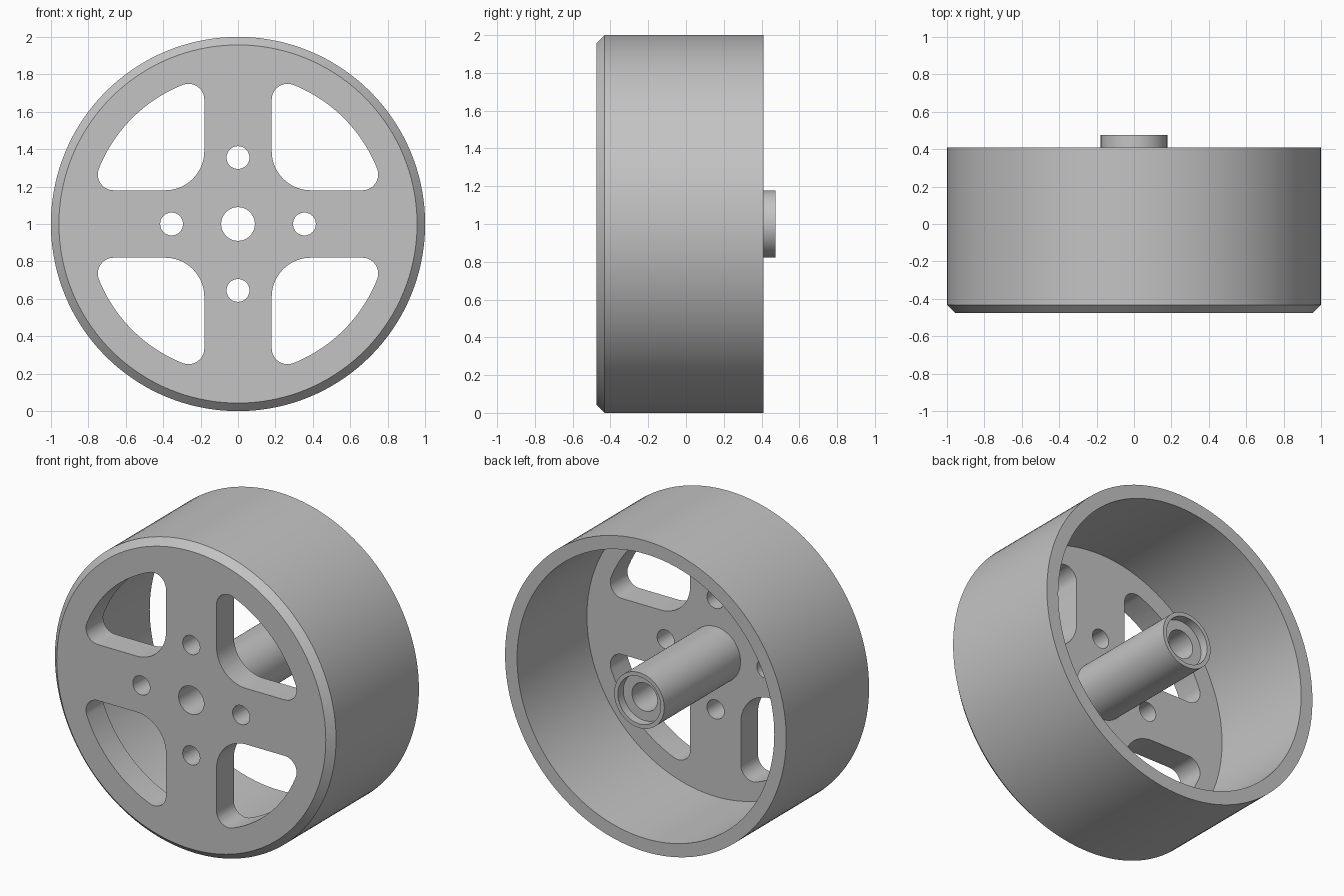
import bpy
import bmesh
from math import sin, cos, pi, atan2, sqrt, radians

if "Cube" in bpy.data.objects:
    bpy.data.objects.remove(bpy.data.objects["Cube"], do_unlink=True)

SEGMENTS = 144
FRONT, DISC_BACK, RIM_BACK, HUB_BACK = -0.475, -0.30, 0.41, 0.475
BORE, HUB_R, RIM_IN, RIM_OUT = 0.09, 0.178, 0.915, 1.0

grey = bpy.data.materials.new("plain grey")
grey.use_nodes = True
colour = (0.55, 0.55, 0.55, 1)
grey.diffuse_color = colour
grey.node_tree.nodes["Principled BSDF"].inputs["Base Color"].default_value = colour


def finish(name, bm):
    bmesh.ops.recalc_face_normals(bm, faces=bm.faces)
    mesh = bpy.data.meshes.new(name)
    bm.to_mesh(mesh)
    bm.free()
    mesh.materials.append(grey)
    obj = bpy.data.objects.new(name, mesh)
    bpy.context.collection.objects.link(obj)
    obj.location.z = 1
    return obj


def select(obj):
    bpy.ops.object.select_all(action='DESELECT')
    obj.select_set(True)
    bpy.context.view_layer.objects.active = obj


def lathe(name, profile):
    """Turn a closed (radius, y) profile around the axle."""
    bm = bmesh.new()
    rings = []
    for i in range(SEGMENTS):
        a = 2 * pi * i / SEGMENTS
        rings.append([bm.verts.new((r * cos(a), y, r * sin(a))) for r, y in profile])
    n = len(profile)
    for i in range(SEGMENTS):
        p, q = rings[i], rings[(i + 1) % SEGMENTS]
        for j in range(n):
            k = (j + 1) % n
            bm.faces.new((p[j], p[k], q[k], q[j]))
    return finish(name, bm)


def arc(cx, cz, r, start, end, steps):
    angles = [start + (end - start) * i / steps for i in range(steps + 1)]
    return [(cx + r * cos(a), cz + r * sin(a)) for a in angles]


def add_prism(bm, outline, turn):
    """Extrude an outline through the disc, turned around the axle."""
    c, s = cos(turn), sin(turn)
    verts = [bm.verts.new((x * c - z * s, FRONT - 0.1, x * s + z * c)) for x, z in outline]
    face = bm.faces.new(verts)
    extruded = bmesh.ops.extrude_face_region(bm, geom=[face])["geom"]
    moved = [v for v in extruded if isinstance(v, bmesh.types.BMVert)]
    bmesh.ops.translate(bm, vec=(0, DISC_BACK - FRONT + 0.2, 0), verts=moved)


# Rim and spoke disc in one turned piece, chamfered at the front
wheel = lathe("rim_and_spokes", [
    (BORE, FRONT), (0.957, FRONT), (RIM_OUT, FRONT + 0.043), (RIM_OUT, RIM_BACK),
    (RIM_IN, RIM_BACK), (RIM_IN, DISC_BACK), (BORE, DISC_BACK)])

# Outline of one window between the spokes
edge, big, small, outer = 0.18, 0.21, 0.085, 0.80
near = edge + small
far = sqrt((outer - small) ** 2 - near ** 2)
phi = atan2(far, near)
window = arc(edge + big, edge + big, big, 1.5 * pi, pi, 14)
window += arc(near, far, small, pi, phi, 14)
window += arc(0, 0, outer, phi, pi / 2 - phi, 24)[1:-1]
window += arc(far, near, small, pi / 2 - phi, -pi / 2, 14)

# Round hole in each spoke
bolt_hole = arc(0.355, 0, 0.061, 0, 2 * pi, 40)[:-1]

cut = bmesh.new()
for k in range(4):
    add_prism(cut, window, k * pi / 2)
    add_prism(cut, bolt_hole, k * pi / 2)
cutter = finish("opening_cutter", cut)
cutter.hide_render = True

select(wheel)
mod = wheel.modifiers.new("openings", 'BOOLEAN')
mod.operation = 'DIFFERENCE'
mod.solver = 'EXACT'
mod.object = cutter
bpy.ops.object.modifier_apply(modifier=mod.name)
bpy.data.objects.remove(cutter, do_unlink=True)

# Hub tube with a counterbored back end
hub = lathe("hub_tube", [
    (BORE, DISC_BACK), (HUB_R, DISC_BACK), (HUB_R, HUB_BACK), (0.152, HUB_BACK),
    (0.152, HUB_BACK - 0.055), (BORE, HUB_BACK - 0.055)])

for obj in (wheel, hub):
    select(obj)
    bpy.ops.object.shade_smooth_by_angle(angle=radians(30))
